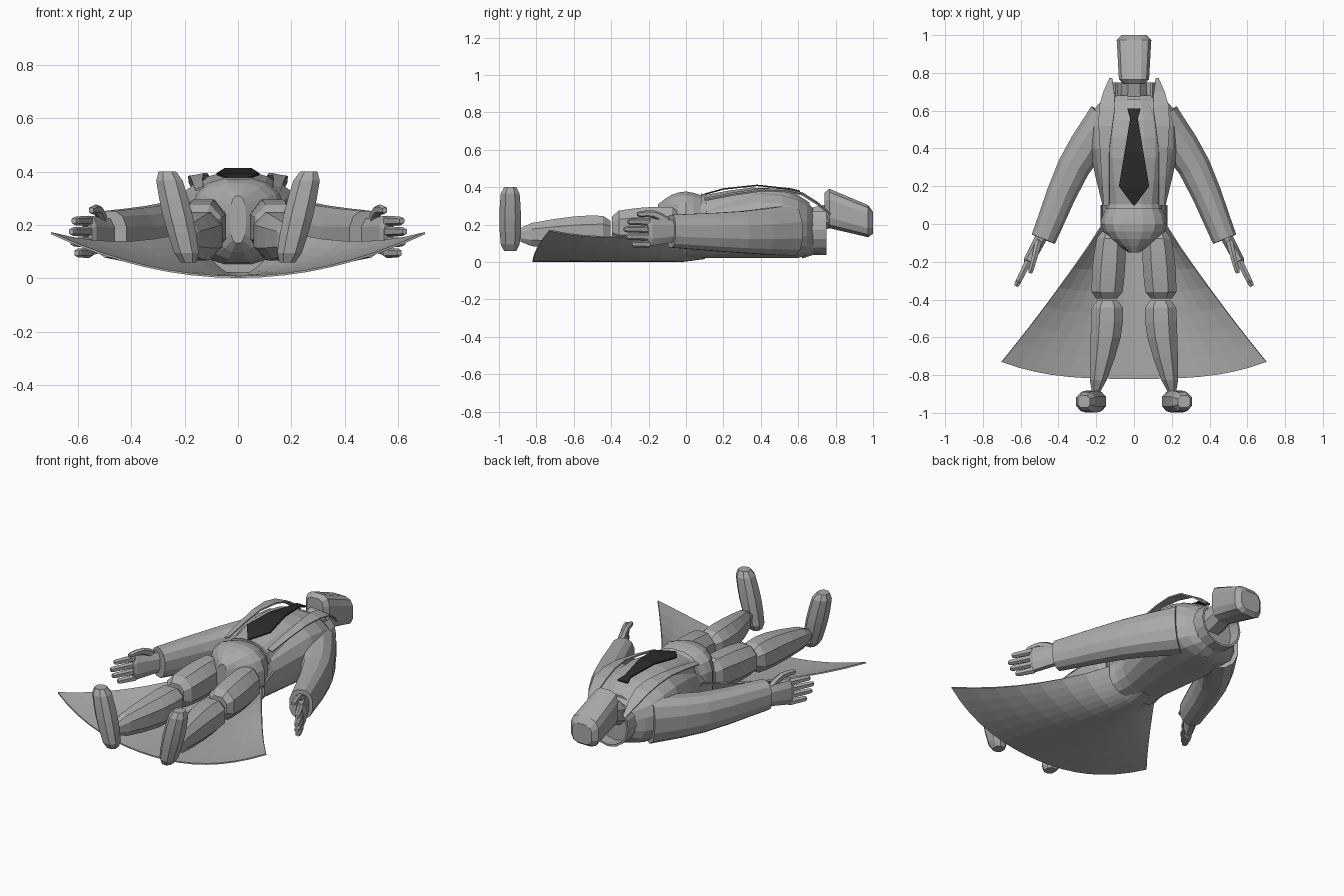
import bpy
from math import sin, cos, pi, copysign
from mathutils import Vector

if "Cube" in bpy.data.objects:
    bpy.data.objects.remove(bpy.data.objects["Cube"])


def material(name, value):
    made = bpy.data.materials.new(name)
    made.use_nodes = True
    color = (value, value, value, 1)
    made.diffuse_color = color
    made.node_tree.nodes["Principled BSDF"].inputs["Base Color"].default_value = color
    return made


GREY = material("plain grey", .4)
DARK = material("tie black", .025)
ACROSS_Y, UP_Z = Vector((0, 1, 0)), Vector((0, 0, 1))


def curve(points, t):
    """Smooth curve that passes through all points, with t from start to end."""
    pts = [Vector(p) for p in points]
    last = len(pts) - 1
    pts = [pts[0] * 2 - pts[1]] + pts + [pts[-1] * 2 - pts[-2]]
    i = min(int(t * last), last - 1)
    f = t * last - i
    before, start, end, after = pts[i:i + 4]
    leave, arrive = (end - before) / 2, (after - start) / 2
    ease = f * f * (3 - 2 * f)
    return (start.lerp(end, ease) + leave * f * (1 - f) ** 2
            - arrive * f * f * (1 - f))


def sampled(points, steps):
    return [curve(points, i / steps) for i in range(steps + 1)]


def add_mesh(name, verts, faces, mat=GREY, thickness=0):
    mesh = bpy.data.meshes.new(name)
    mesh.from_pydata([tuple(v) for v in verts], [], faces)
    mesh.materials.append(mat)
    made = bpy.data.objects.new(name, mesh)
    bpy.context.collection.objects.link(made)
    bpy.context.view_layer.objects.active = made
    bpy.ops.object.mode_set(mode="EDIT")
    bpy.ops.mesh.select_all(action="SELECT")
    bpy.ops.mesh.normals_make_consistent(inside=False)
    bpy.ops.object.mode_set(mode="OBJECT")
    if thickness:
        solid = made.modifiers.new("thickness", "SOLIDIFY")
        solid.thickness = thickness
        solid.offset = 0


def loft(name, rings, sides, square, axis=None, up=UP_Z):
    """Capped tube through rings of (centre, half width, half height)."""
    verts, faces = [], []
    for i, (centre, width, height) in enumerate(rings):
        ahead, behind = rings[min(i + 1, len(rings) - 1)], rings[max(i - 1, 0)]
        along = axis or (ahead[0] - behind[0])
        side = along.cross(up).normalized()
        top = side.cross(along).normalized()
        for k in range(sides):
            angle = 2 * pi * (k + .5) / sides
            u, v = (copysign(abs(f) ** square, f) for f in (cos(angle), sin(angle)))
            verts.append(centre + side * width * u + top * height * v)
    for start in range(0, len(verts) - sides, sides):
        for k in range(sides):
            j = (k + 1) % sides
            faces.append((start + k, start + j, start + sides + j, start + sides + k))
    faces += [range(sides), range(len(verts) - sides, len(verts))]
    add_mesh(name, verts, [tuple(f) for f in faces])


def slab(name, rows, steps, square=.8):
    """Body section through rows of (y, half width, low z, high z)."""
    rings = [(Vector((0, y, (low + high) / 2)), width, (high - low) / 2)
             for y, width, low, high in sampled(rows, steps)]
    loft(name, rings, 16, square, axis=ACROSS_Y)


def limb(name, path, start, end, belly=0, blunt=.7, sides=8, square=.85, **frame):
    """Tapering form along a path, swelling in the middle, with blunted ends."""
    rings = []
    for t in (0, .1, .3, .5, .7, .9, 1):
        size = Vector(start).lerp(Vector(end), t)
        swell = belly * sin(pi * t)
        scale = blunt if t in (0, 1) else 1
        rings.append((curve(path, t), (size.x + swell) * scale, (size.y + swell) * scale))
    loft(name, rings, sides, square, **frame)


def sheet(name, rows, mat=GREY, thickness=.008):
    across = len(rows[0])
    faces = []
    for start in range(0, across * (len(rows) - 1), across):
        for k in range(start, start + across - 1):
            faces.append((k, k + 1, k + across + 1, k + across))
    add_mesh(name, [p for row in rows for p in row], faces, mat, thickness)


# Head and neck
limb("head", [(0, .74, .295), (0, 1, .21)], (.08, .11), (.095, .085),
     sides=12, square=.6, axis=ACROSS_Y)
limb("neck", [(0, .6, .2), (0, .78, .25)], (.08, .08), (.07, .07), blunt=1, axis=ACROSS_Y)

# Coat body, shirt, belt and hips
slab("coat_body", [(.68, .13, .05, .29), (.6, .22, .02, .35), (.4, .24, .02, .39),
                   (.1, .17, .02, .32), (0, .18, .02, .27)], 8)
slab("shirt", [(.66, .09, .1, .32), (.55, .16, .1, .38),
               (.35, .17, .1, .4), (.1, .14, .1, .36)], 6, square=.7)
slab("belt", [(.11, .15, .1, .36), (.08, .15, .1, .37)], 1)
slab("hips", [(.08, .15, .06, .36), (0, .18, .05, .38),
              (-.08, .13, .07, .36), (-.15, .03, .13, .31)], 6)

# Tie laid over the curve of the chest
tie_rows = []
for y, width in ((.61, .035), (.56, .02), (.38, .05), (.2, .08), (.1, .005)):
    height = .41 - .6 * (y - .38) ** 2
    tie_rows.append([(x, y, height) for x in (-width, 0, width)])
sheet("tie", tie_rows, DARK)

# Coat skirt: an open sheet that flares from the waist, with raised edges
skirt_rows = []
for i in range(9):
    down = i / 8
    y = .1 - .92 * down
    width = max(.175, .16 - .66 * y)
    edge = .13 + .07 * (1 - 1.7 * down) ** 2
    floor = .02 if y > 0 else .005
    skirt_rows.append([(width * t, y + .09 * down ** 2 * abs(t) ** 3, floor + edge * t * t)
                       for t in (k / 8 for k in range(-8, 9))])
sheet("coat_skirt", skirt_rows)

# Collar wrapped behind the neck, open at the throat
collar_rows = []
for y, radius in ((.62, .15), (.68, .13), (.75, .13)):
    angles = [pi * (k / 8 - .25) for k in range(13)]
    collar_rows.append([(radius * cos(a), y, .175 - radius * sin(a)) for a in angles])
sheet("collar", collar_rows, thickness=.012)

for side, label in ((1, "left"), (-1, "right")):
    def paired(part, path, start, end, **options):
        mirrored = [(side * x, y, z) for x, y, z in path]
        limb(f"{label}_{part}", mirrored, start, end, **options)

    # Lapel running from the collar tip to the waist
    lapel = [(.77, .115, .13, .26), (.62, .1, .185, .37), (.4, .13, .18, .39), (.1, .13, .16, .34)]
    sheet(f"{label}_lapel", [[(side * inner, y, z), (side * outer, y, z - .01)]
                             for y, inner, outer, z in sampled(lapel, 6)])

    # Sleeve
    paired("sleeve", [(.14, .56, .17), (.32, .3, .16), (.48, -.08, .165)],
           (.11, .14), (.068, .09), blunt=1, sides=12)

    # Hand with four fingers and a thumb
    paired("palm", [(.475, -.04, .165), (.565, -.21, .16)], (.035, .06), (.03, .08))
    for i, length in enumerate((.1, .13, .14, .12)):
        z = .095 + .04 * i
        tip = (.555 + length / 2, -.19 - length, z)
        paired(f"finger_{i + 1}", [(.555, -.19, z), tip], (.02, .02), (.016, .016), sides=6)
    paired("thumb", [(.505, -.09, .21), (.525, -.17, .255), (.55, -.26, .255)],
           (.02, .025), (.015, .015), sides=6)

    # Leg
    paired("thigh", [(.12, -.04, .2), (.145, -.395, .185)], (.075, .1), (.085, .09),
           belly=.012, axis=ACROSS_Y)
    paired("shin", [(.14, -.405, .165), (.15, -.6, .155), (.2, -.885, .145)],
           (.085, .085), (.035, .055), belly=.025, axis=ACROSS_Y)
    paired("ankle", [(.2, -.86, .15), (.2, -.93, .15)], (.025, .03), (.025, .03))

    # Upright foot with toes turned out
    paired("foot", [(.185, -.94, .06), (.265, -.94, .4)], (.045, .05), (.05, .05),
           belly=.012, axis=UP_Z, up=ACROSS_Y)
